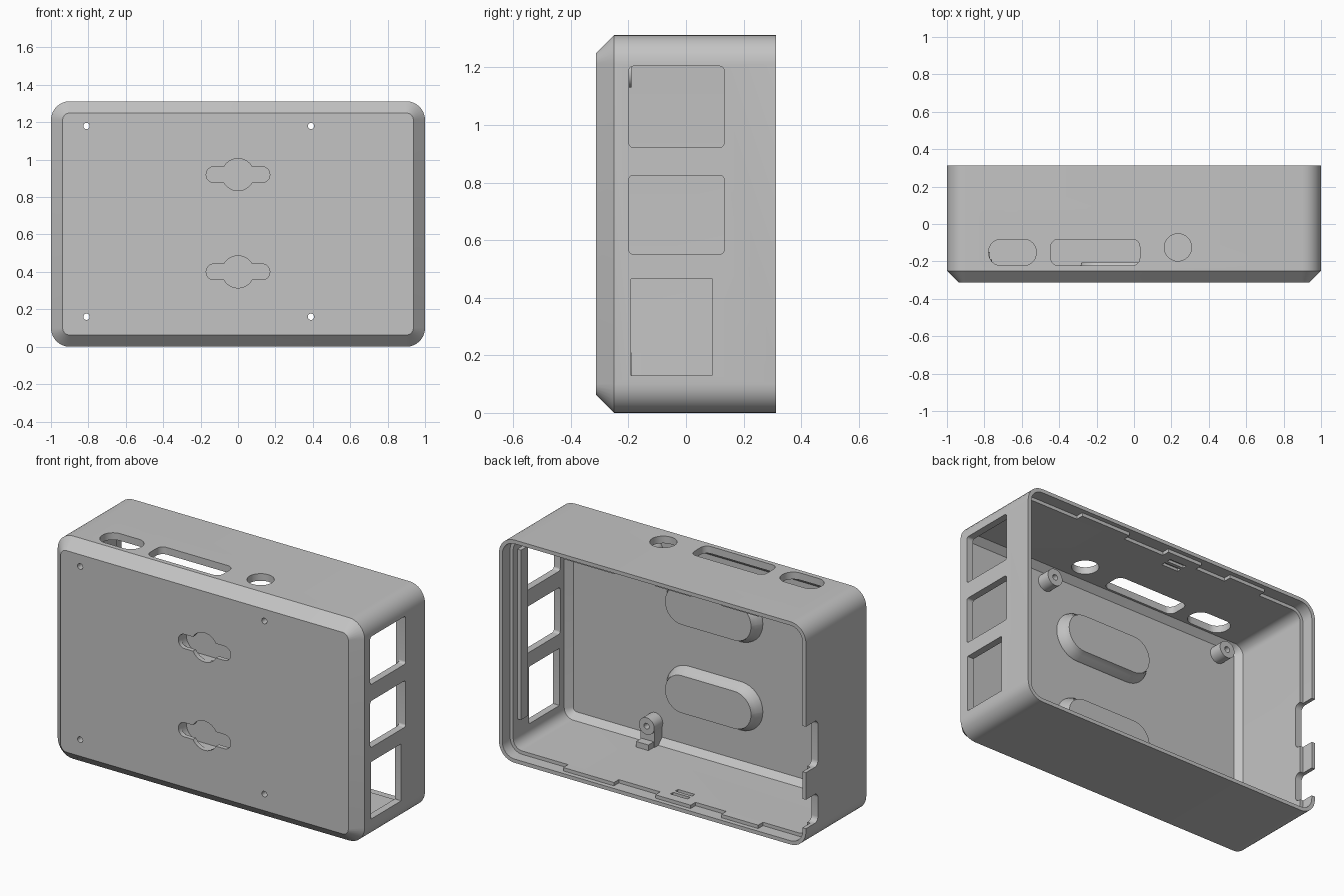
import bpy, bmesh, math

cube = bpy.data.objects.get("Cube")
if cube:
    bpy.data.objects.remove(cube, do_unlink=True)

grey = bpy.data.materials.new("plain grey")
grey.use_nodes = True
grey.diffuse_color = (0.55, 0.55, 0.55, 1)
grey.node_tree.nodes["Principled BSDF"].inputs["Base Color"].default_value = (0.55, 0.55, 0.55, 1)

H = 1.312          # height
MID = H / 2
BACK, FRONT = 0.312, -0.312
WALL = 0.042
FLOOR = -0.27      # inner face of the front panel


def rounded(cu, cv, hu, hv, r, segs=8):
    """Rounded rectangle outline as (u, v) points."""
    pts = []
    for k, (su, sv) in enumerate([(1, 1), (-1, 1), (-1, -1), (1, -1)]):
        for i in range(segs + 1):
            a = math.pi / 2 * (k + i / segs)
            pts.append((cu + su * (hu - r) + r * math.cos(a),
                        cv + sv * (hv - r) + r * math.sin(a)))
    return pts


def place(pts, axis, t):
    order = {"x": lambda u, v: (t, u, v), "y": lambda u, v: (u, t, v), "z": lambda u, v: (u, v, t)}
    return [order[axis](u, v) for u, v in pts]


def loft(name, rings):
    """Closed solid through a list of matching rings, capped at both ends."""
    bm = bmesh.new()
    loops = [[bm.verts.new(p) for p in ring] for ring in rings]
    n = len(loops[0])
    for a, b in zip(loops, loops[1:]):
        for i in range(n):
            j = (i + 1) % n
            bm.faces.new((a[i], a[j], b[j], b[i]))
    bm.faces.new(loops[0])
    bm.faces.new(loops[-1])
    bmesh.ops.remove_doubles(bm, verts=bm.verts, dist=1e-5)
    bmesh.ops.recalc_face_normals(bm, faces=bm.faces)
    mesh = bpy.data.meshes.new(name)
    bm.to_mesh(mesh)
    bm.free()
    mesh.materials.append(grey)
    obj = bpy.data.objects.new(name, mesh)
    bpy.context.collection.objects.link(obj)
    return obj


def prism(name, pts, axis, t0, t1):
    return loft(name, [place(pts, axis, t0), place(pts, axis, t1)])


def box(name, x0, x1, y0, y1, z0, z1):
    return prism(name, [(x0, y0), (x1, y0), (x1, y1), (x0, y1)], "z", z0, z1)


def circle(cu, cv, r, n=32):
    return [(cu + r * math.cos(math.tau * i / n), cv + r * math.sin(math.tau * i / n)) for i in range(n)]


def combine(tool, operation="DIFFERENCE"):
    """Apply a boolean to the shell and discard the tool."""
    tool.hide_render = True
    mod = shell.modifiers.new("cut", "BOOLEAN")
    mod.operation, mod.object, mod.solver = operation, tool, "EXACT"
    bpy.context.view_layer.objects.active = shell
    bpy.ops.object.modifier_apply(modifier=mod.name)
    bpy.data.objects.remove(tool, do_unlink=True)


# Hollow case: (y, inset) profile swept round the rounded rectangle
profile = [(FRONT, 0.0625), (-0.25, 0), (BACK, 0), (BACK, 0.022), (0.24, 0.022),
           (0.24, WALL), (-0.235, WALL), (FLOOR, WALL + 0.035)]
shell = loft("case_shell", [place(rounded(0, MID, 1 - d, MID - d, 0.1 - d), "y", y) for y, d in profile])

# Raised pads behind the wall-mount keyholes
keyholes = (0.4, 0.92)
for z in keyholes:
    pad = [(-0.285, 0.315, 0.145), (-0.262, 0.31, 0.14), (-0.235, 0.29, 0.12), (-0.205, 0.28, 0.11)]
    combine(loft("keyhole_pad", [place(rounded(0, z, hu, hv, hv - 0.002), "y", y) for y, hu, hv in pad]), "UNION")

# Screw posts, the lower ones braced by feet
posts = [(x, z) for x in (-0.81, 0.39) for z in (0.16, 1.18)]
for x, z in posts:
    combine(prism("screw_post", circle(x, z, 0.05), "y", -0.285, -0.19), "UNION")
    if z < MID:
        combine(box("post_brace", x - 0.045, x + 0.045, -0.28, -0.2, 0.03, z), "UNION")
        combine(box("post_foot", x - 0.04, x + 0.04, -0.22, -0.15, 0.025, 0.075), "UNION")
for x, z in posts:
    combine(prism("screw_hole", circle(x, z, 0.017, 16), "y", -0.4, 0))

# Keyholes with a wider cavity inside the pad
for z in keyholes:
    combine(prism("keyhole_slot", rounded(0, z, 0.17, 0.042, 0.04), "y", -0.4, -0.24))
    combine(prism("keyhole_round", circle(0, z, 0.086), "y", -0.4, -0.238))
    combine(prism("keyhole_cavity", rounded(0, z, 0.172, 0.087, 0.085), "y", -0.285, -0.236))

# Side ports on the left wall: y centre, z centre, half sizes, corner radius
for cy, cz, hy, hz, r in [(-0.033, 1.063, 0.165, 0.141, 0.015),
                          (-0.033, 0.688, 0.165, 0.137, 0.015),
                          (-0.05, 0.298, 0.141, 0.168, 0.002)]:
    combine(prism("side_port", rounded(cy, cz, hy, hz, r), "x", 0.9, 1.1))

# Top slots and round socket
for cx, hx, r in [(-0.65, 0.127, 0.066), (-0.207, 0.238, 0.04)]:
    combine(prism("top_slot", rounded(cx, -0.152, hx, 0.07, r), "z", 1.2, 1.4))
combine(prism("round_socket", circle(0.235, -0.125, 0.073), "z", 1.2, 1.4))

# Notches in the back edge of the right wall
for z0, z1 in [(0.45, 0.72), (0.12, 0.29)]:
    combine(prism("edge_notch", rounded(0.34, (z0 + z1) / 2, 0.14, (z1 - z0) / 2, 0.03), "x", -1.1, -0.92))

# Shallow clip grooves in the bottom and top walls
for y in (0.16, 0.205):
    for z0, z1 in [(0.026, 0.06), (H - 0.06, H - 0.026)]:
        combine(box("clip_groove", -0.17, -0.06, y, y + 0.025, z0, z1))

bpy.ops.object.select_all(action="DESELECT")
shell.select_set(True)
bpy.context.view_layer.objects.active = shell
bpy.ops.object.shade_smooth_by_angle(angle=math.radians(30))

# Stepped lip tabs along the bottom and top rims
for x0, x1 in [(0.27, 0.6), (-0.23, 0.0), (-0.67, -0.43)]:
    for side, z in [("bottom", 0.015), ("top", H - WALL)]:
        box(side + "_lip_tab", x0, x1, 0.235, 0.285, z, z + WALL - 0.015)

# Inner rib behind the side ports
box("side_rib", 0.935, 0.965, 0.135, 0.2, 0.2, 1.2)
